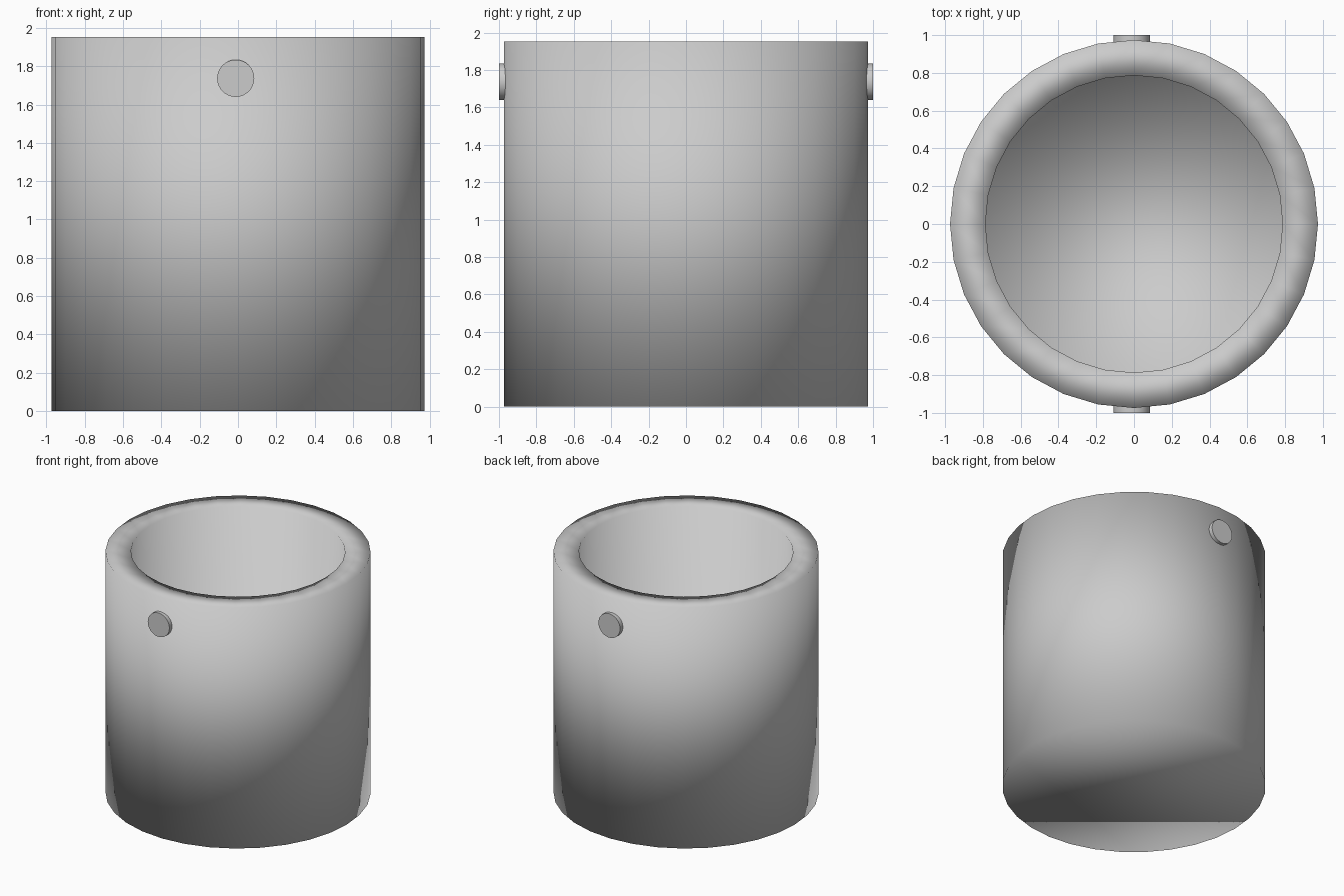
import bpy, bmesh, math

if "Cube" in bpy.data.objects:
    bpy.data.objects.remove(bpy.data.objects["Cube"])

SIDES = 32
OUTER, INNER, HEIGHT, FLOOR = 0.974, 0.787, 1.953, 0.19

# cup body: profile spun into rings, closed below and at the inner floor
bm = bmesh.new()
rings = []
for radius, z in [(OUTER, 0), (OUTER, HEIGHT), (INNER, HEIGHT), (INNER, FLOOR)]:
    rings.append([bm.verts.new((radius * math.cos(2 * math.pi * i / SIDES),
                                radius * math.sin(2 * math.pi * i / SIDES), z))
                  for i in range(SIDES)])
for a, b in zip(rings, rings[1:]):
    for i in range(SIDES):
        j = (i + 1) % SIDES
        bm.faces.new((a[i], a[j], b[j], b[i]))
bm.faces.new(rings[0][::-1])
bm.faces.new(rings[-1])
mesh = bpy.data.meshes.new("cup_body")
bm.to_mesh(mesh)
bm.free()
mesh.shade_smooth()
bpy.context.collection.objects.link(bpy.data.objects.new("cup_body", mesh))

# small round pegs near the rim, front and back
for name, side in (("front_peg", -1), ("back_peg", 1)):
    bpy.ops.mesh.primitive_cylinder_add(vertices=32, radius=0.097, depth=0.1,
                                        location=(-0.012, side * 0.95, 1.737),
                                        rotation=(math.pi / 2, 0, 0))
    bpy.context.object.name = name
    bpy.ops.object.shade_smooth_by_angle(angle=math.radians(30))
